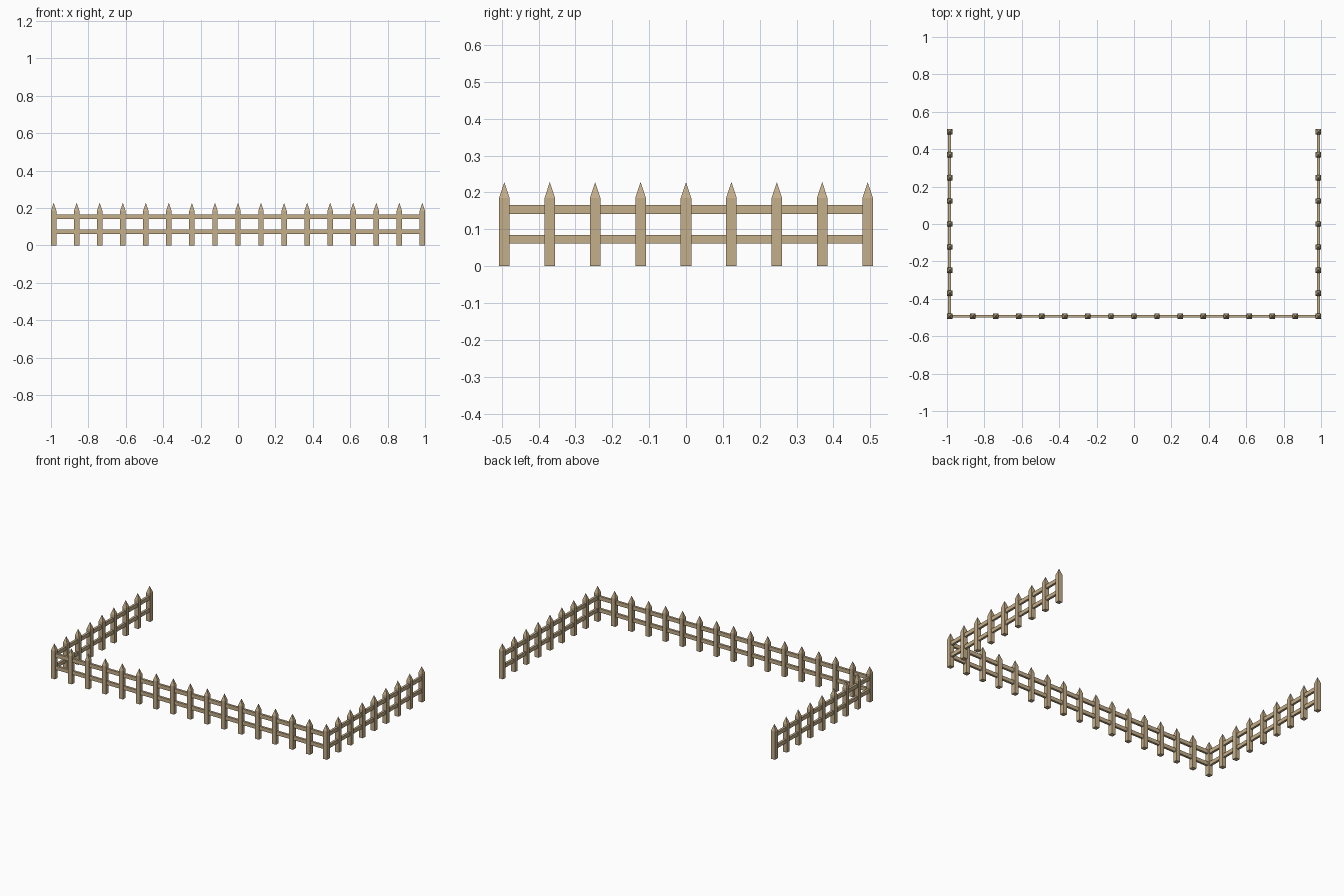
import bpy, bmesh

if "Cube" in bpy.data.objects:
    bpy.data.objects.remove(bpy.data.objects["Cube"])

HALF = 0.0143            # half post width
X = 1.0 - HALF           # side fence line
STEP = 2 * X / 16        # post spacing
Y = 4 * STEP             # front fence line is at -Y

wood = bpy.data.materials.new("light_wood")
wood.diffuse_color = (0.56, 0.43, 0.255, 1)
wood.use_nodes = True
wood.node_tree.nodes["Principled BSDF"].inputs["Base Color"].default_value = wood.diffuse_color


def make_object(name, bm):
    bmesh.ops.recalc_face_normals(bm, faces=bm.faces)
    mesh = bpy.data.meshes.new(name)
    bm.to_mesh(mesh)
    bm.free()
    mesh.materials.append(wood)
    obj = bpy.data.objects.new(name, mesh)
    bpy.context.collection.objects.link(obj)
    return obj


def box(name, lo, hi):
    bm = bmesh.new()
    bmesh.ops.create_cube(bm, size=1)
    for v in bm.verts:
        v.co = [(a + b) / 2 + c * (b - a) for a, b, c in zip(lo, hi, v.co)]
    return make_object(name, bm)


# Square picket with a pointed top
def picket(name, x, y):
    bm = bmesh.new()
    corners = [(-HALF, -HALF), (HALF, -HALF), (HALF, HALF), (-HALF, HALF)]
    low = [bm.verts.new((x + a, y + b, 0)) for a, b in corners]
    top = [bm.verts.new((x + a, y + b, 0.185)) for a, b in corners]
    tip = bm.verts.new((x, y, 0.228))
    bm.faces.new(low)
    for i in range(4):
        j = (i + 1) % 4
        bm.faces.new((low[i], low[j], top[j], top[i]))
        bm.faces.new((top[i], top[j], tip))
    return make_object(name, bm)


# Front row, corners included
for i in range(17):
    picket("front_picket", -X + i * STEP, -Y)

# Side rows
for side, x in (("left", -X), ("right", X)):
    for i in range(1, 9):
        picket(side + "_picket", x, -Y + i * STEP)

# Two levels of rails on all three sides
R = 0.0075
for level, z0, z1 in (("lower", 0.061, 0.085), ("upper", 0.141, 0.166)):
    box("front_" + level + "_rail", (-X, -Y - R, z0), (X, -Y + R, z1))
    for side, x in (("left", -X), ("right", X)):
        box(side + "_" + level + "_rail", (x - R, -Y, z0), (x + R, Y, z1))
